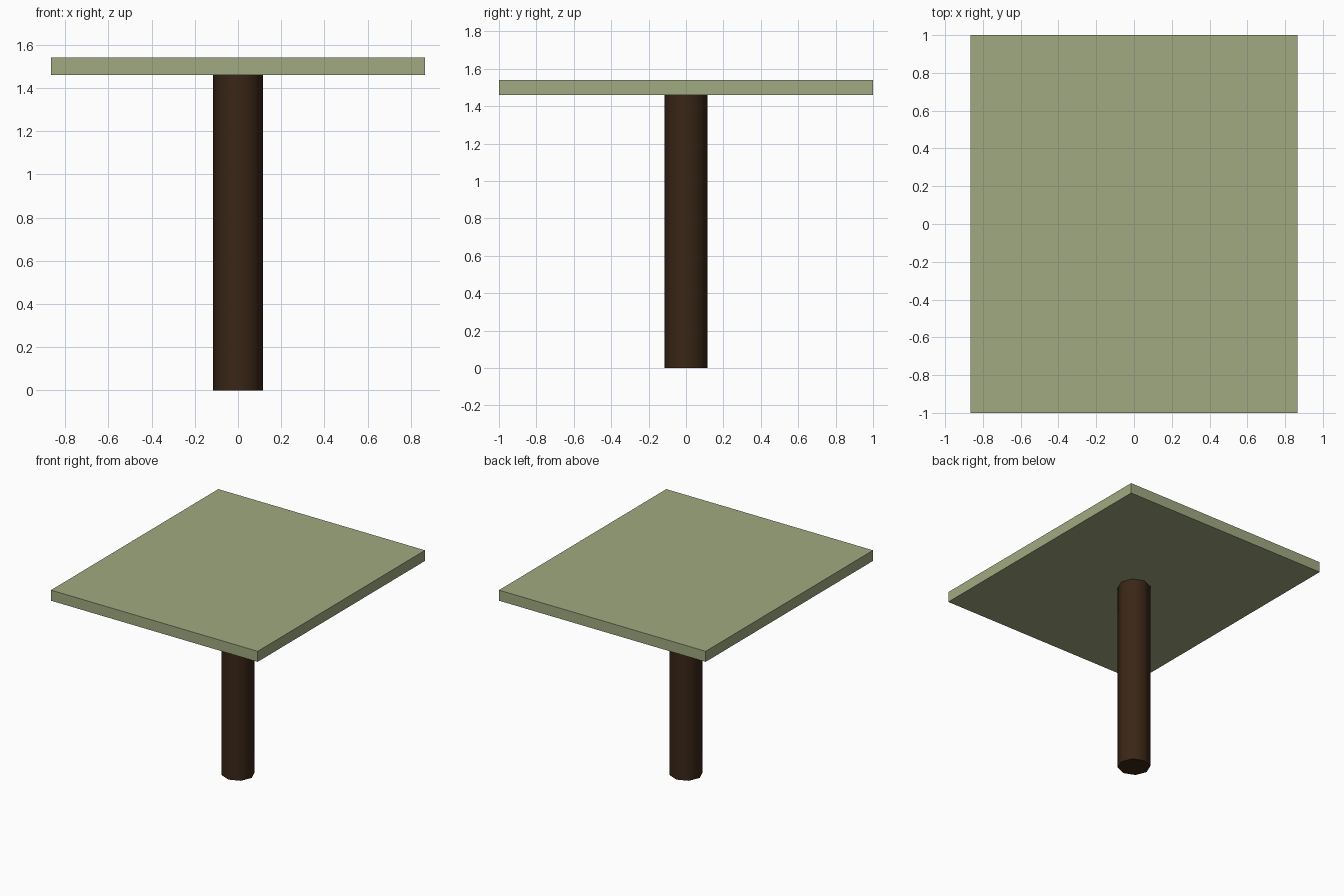
import bpy, math

if "Cube" in bpy.data.objects:
    bpy.data.objects.remove(bpy.data.objects["Cube"])

def finish(name, color):
    obj = bpy.context.object
    obj.name = name
    mat = bpy.data.materials.new(name + "_color")
    mat.diffuse_color = color
    mat.use_nodes = True
    mat.node_tree.nodes["Principled BSDF"].inputs["Base Color"].default_value = mat.diffuse_color
    obj.data.materials.append(mat)
    return obj

TOP_Z0, TOP_Z1 = 1.46, 1.54

# Flat rectangular top
bpy.ops.mesh.primitive_cube_add(size=1, location=(0, 0, (TOP_Z0 + TOP_Z1) / 2))
bpy.context.object.scale = (1.73, 2.0, TOP_Z1 - TOP_Z0)
bpy.ops.object.transform_apply(location=False, rotation=False, scale=True)
finish("table_top", (0.35, 0.40, 0.22, 1))

# Eight-sided post, smooth sides with crisp end caps
bpy.ops.mesh.primitive_cylinder_add(vertices=8, radius=0.115, depth=TOP_Z0,
                                    location=(0, 0, TOP_Z0 / 2))
bpy.ops.object.shade_smooth_by_angle(angle=math.radians(50))
finish("post", (0.042, 0.019, 0.008, 1))
